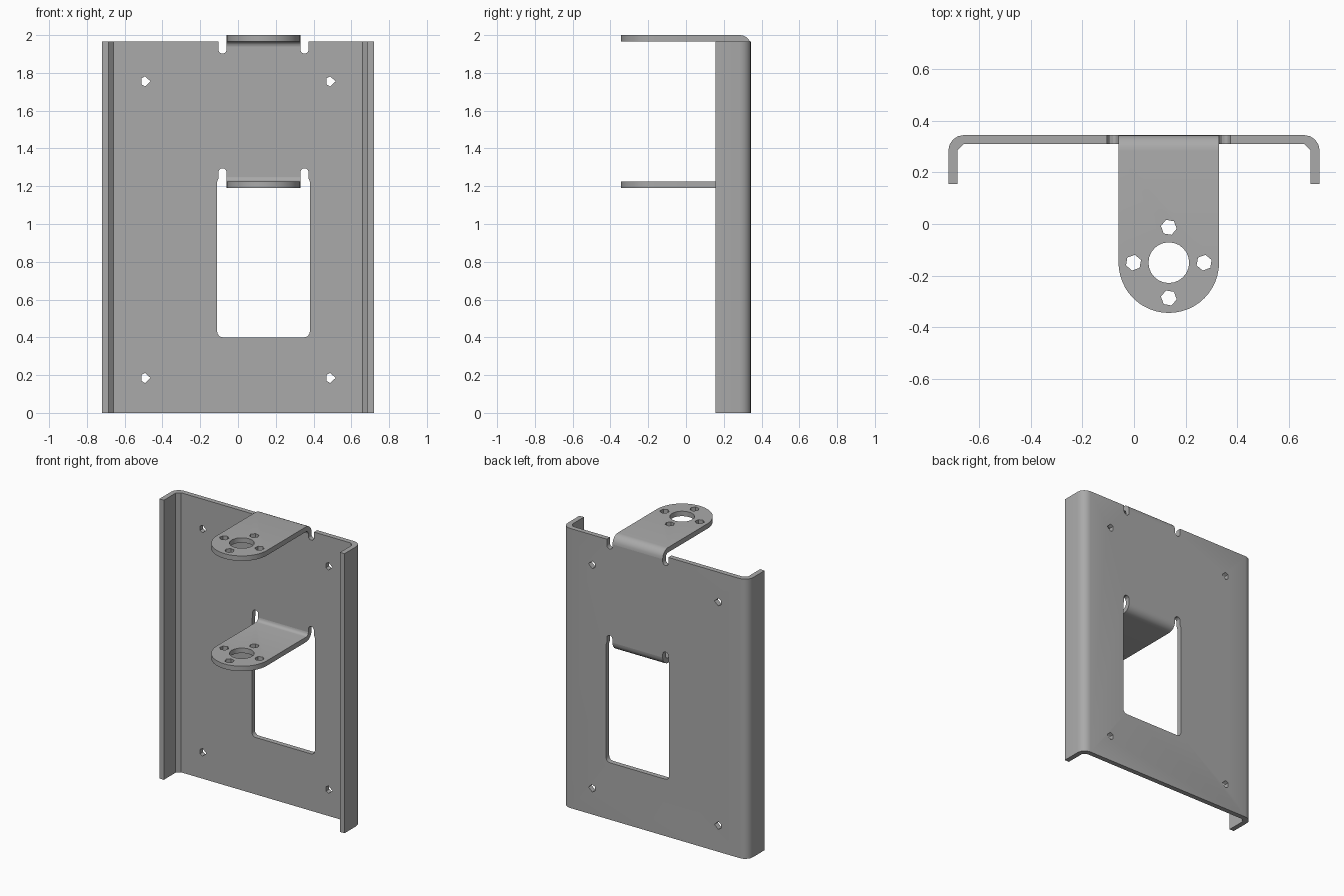
import bpy, bmesh
from math import cos, sin, radians
from mathutils import Vector

cube = bpy.data.objects.get("Cube")
if cube:
    bpy.data.objects.remove(cube, do_unlink=True)

steel = bpy.data.materials.new("grey steel")
steel.use_nodes = True
grey = (0.4, 0.4, 0.4, 1)
steel.diffuse_color = grey
steel.node_tree.nodes["Principled BSDF"].inputs["Base Color"].default_value = grey

T = 0.035                      # sheet thickness
R = 0.06                       # outer bend radius
BACK = 0.345                   # rear face of the panel
TAB_X, TAB_HALF = 0.135, 0.195
TAB_Y = -0.15                  # centre of the rounded tab end


def arc(cx, cy, r, start, end, n):
    """Points along an arc, angles in degrees."""
    steps = [radians(start + (end - start) * i / n) for i in range(n + 1)]
    return [(cx + r * cos(a), cy + r * sin(a)) for a in steps]


def circle(cx, cy, r, n, turn=0):
    return arc(cx, cy, r, turn, turn + 360, n)[:-1]


def prism(name, outline, axis, lo, hi):
    """Extrude a closed outline along one axis."""
    place = {"x": lambda u, v, w: (w, u, v),
             "y": lambda u, v, w: (u, w, v),
             "z": lambda u, v, w: (u, v, w)}[axis]
    bm = bmesh.new()
    face = bm.faces.new([bm.verts.new(place(u, v, lo)) for u, v in outline])
    top = bmesh.ops.extrude_face_region(bm, geom=[face])["geom"]
    shift = Vector(place(0, 0, hi - lo))
    bmesh.ops.translate(bm, vec=shift,
                        verts=[g for g in top if isinstance(g, bmesh.types.BMVert)])
    bmesh.ops.recalc_face_normals(bm, faces=bm.faces)
    mesh = bpy.data.meshes.new(name)
    bm.to_mesh(mesh)
    bm.free()
    mesh.materials.append(steel)
    ob = bpy.data.objects.new(name, mesh)
    bpy.context.collection.objects.link(ob)
    return ob


def carve(ob, cutter, operation="DIFFERENCE"):
    """Apply a boolean and discard the cutter."""
    bpy.ops.object.select_all(action="DESELECT")
    bpy.context.view_layer.objects.active = ob
    ob.select_set(True)
    mod = ob.modifiers.new("cut", "BOOLEAN")
    mod.operation, mod.solver, mod.object = operation, "EXACT", cutter
    bpy.ops.object.modifier_apply(modifier=mod.name)
    bpy.data.objects.remove(cutter, do_unlink=True)


def smooth(ob):
    bpy.ops.object.select_all(action="DESELECT")
    bpy.context.view_layer.objects.active = ob
    ob.select_set(True)
    bpy.ops.object.shade_smooth_by_angle(angle=radians(30))


def mirrored(half, cx=0):
    """Close a half outline by mirroring it about u = cx."""
    return half + [(2 * cx - u, v) for u, v in reversed(half)]


# Back panel with two folded side flanges
W, FLANGE, H = 0.72, 0.155, 1.965
section = arc(W - R, BACK - R, R, 90, 0, 4) + [(W, FLANGE), (W - T, FLANGE)]
section += arc(W - R, BACK - R, R - T, 0, 90, 1)
panel = prism("back_panel", mirrored(section), "z", 0, H)

# Window with rounded lower corners and relief slots beside the lower tab
LOW_BEND, TOP_BEND = 1.25, 1.94
edge, slot = TAB_X + TAB_HALF, 0.022
window = [(edge, LOW_BEND)] + arc(edge + slot, 1.273, slot, 180, 0, 6)
window += [(edge + slot * 2, 1.24), (0.38, 1.225)]
window += arc(0.35, 0.43, 0.03, 0, -90, 4)
carve(panel, prism("window_cutter", mirrored(window, TAB_X), "y", 0.25, 0.4))

# Top notch with relief slots beside the upper tab
notch = [(edge, TOP_BEND)] + arc(edge + slot, 1.924, slot, 180, 360, 6)
notch += [(edge + slot * 2, 2.1)]
carve(panel, prism("notch_cutter", mirrored(notch, TAB_X), "y", 0.25, 0.4))

# Four mounting holes
for x in (-0.49, 0.49):
    for z in (0.185, 1.755):
        hole = [(x + 0.027 * cos(radians(a)), z + 0.027 * sin(radians(a)))
                for a in (0, 95, 145, 215, 265)]
        carve(panel, prism("hole_cutter", hole, "y", 0.25, 0.4))
smooth(panel)


def tab(name, bend_z, side):
    """Folded tab; side = 1 bends from the top, -1 from underneath."""
    front = TAB_Y - TAB_HALF - 0.05
    cy = BACK - R
    strip = [(front, bend_z + side * R)]
    strip += arc(cy, bend_z, R, side * 90, 0, 6)
    strip += arc(cy, bend_z, R - T, 0, side * 90, 4)
    strip += [(front, bend_z + side * (R - T))]
    ob = prism(name, strip, "x", TAB_X - TAB_HALF, edge)

    # Rounded front end
    plan = arc(TAB_X, TAB_Y, TAB_HALF, 180, 360, 24)
    plan[0], plan[-1] = (plan[0][0] - 0.0005, TAB_Y), (edge + 0.0005, TAB_Y)
    plan += [(edge + 0.0005, 0.5), (TAB_X - TAB_HALF - 0.0005, 0.5)]
    carve(ob, prism("end_cutter", plan, "z", 1, 2.2), "INTERSECT")

    # Central bore and four screw holes
    carve(ob, prism("bore_cutter", circle(TAB_X, TAB_Y, 0.079, 24), "z", 1, 2.2))
    for turn in (0, 90, 180, 270):
        a = radians(turn)
        screw = circle(TAB_X + 0.137 * cos(a), TAB_Y + 0.137 * sin(a), 0.031, 6, turn + 20)
        carve(ob, prism("screw_cutter", screw, "z", 1, 2.2))
    smooth(ob)


tab("upper_tab", TOP_BEND, 1)
tab("lower_tab", LOW_BEND, -1)
